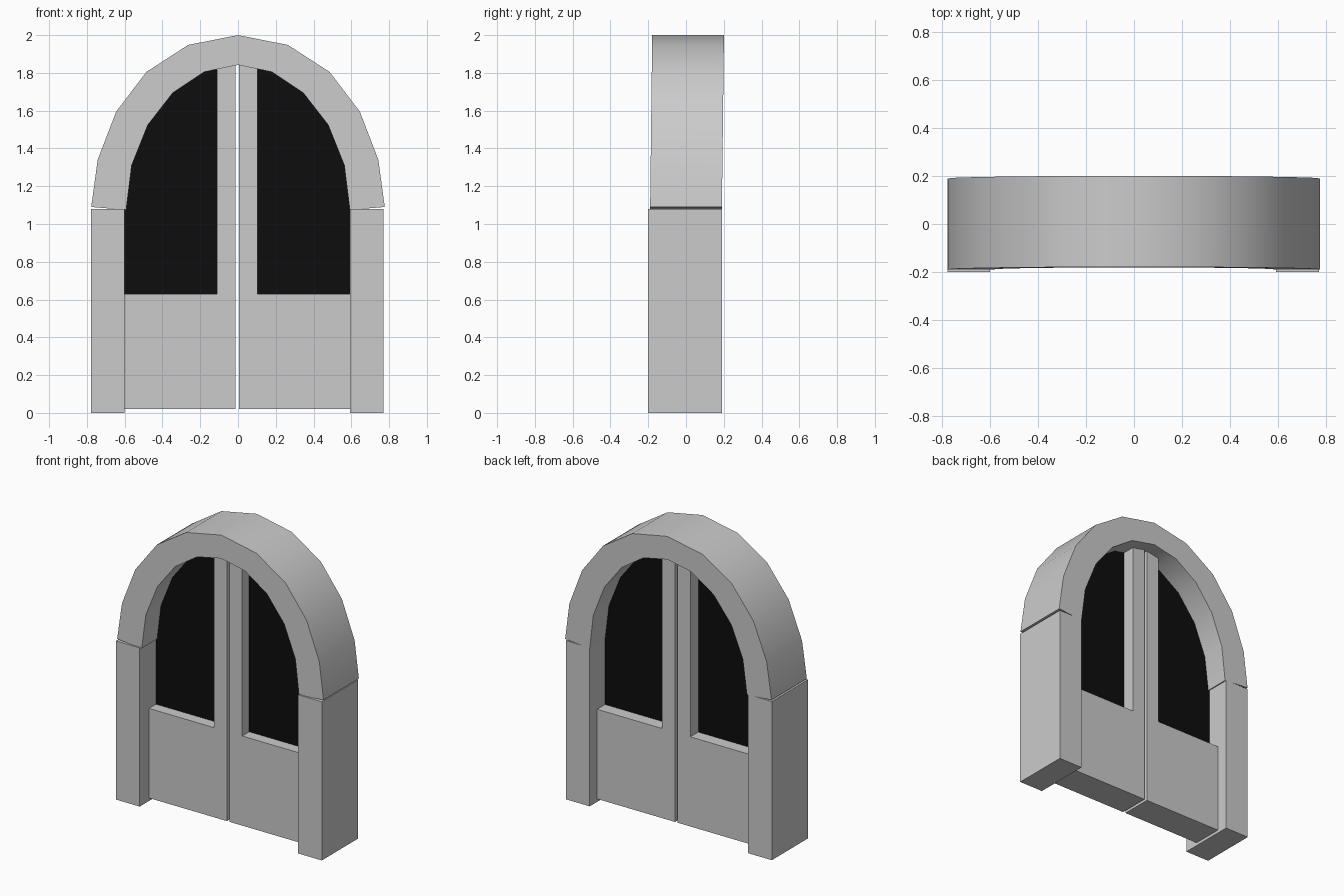
import bpy, bmesh

if "Cube" in bpy.data.objects:
    bpy.data.objects.remove(bpy.data.objects["Cube"])

CX = -0.004  # the posts and doors sit slightly left of centre


def extrude_profile(name, pts, y0, y1, lean=None, mat=None):
    """Solid from an (x, z) outline, extruded from y0 to y1."""
    lean = lean or (lambda z: 0.0)
    bm = bmesh.new()
    face = bm.faces.new([bm.verts.new((x, y0 + lean(z), z)) for x, z in pts])
    ext = bmesh.ops.extrude_face_region(bm, geom=[face], use_keep_orig=True)
    moved = [g for g in ext["geom"] if isinstance(g, bmesh.types.BMVert)]
    bmesh.ops.translate(bm, verts=moved, vec=(0, y1 - y0, 0))
    bmesh.ops.recalc_face_normals(bm, faces=bm.faces)
    me = bpy.data.meshes.new(name)
    bm.to_mesh(me)
    bm.free()
    ob = bpy.data.objects.new(name, me)
    bpy.context.collection.objects.link(ob)
    if mat:
        me.materials.append(mat)
    return ob


black = bpy.data.materials.new("black_glass")
black.diffuse_color = (0.004, 0.004, 0.004, 1)
black.use_nodes = True
black.node_tree.nodes["Principled BSDF"].inputs["Base Color"].default_value = black.diffuse_color

# Half profiles of the arch, from springing to crown
outer = [(0.777, 1.09), (0.743, 1.34), (0.645, 1.595), (0.485, 1.805), (0.264, 1.948)]
inner = [(0.592, 1.075), (0.563, 1.31), (0.477, 1.525), (0.345, 1.695), (0.18, 1.805)]


def full_arc(half, crown):
    return [(-x, z) for x, z in half] + [(0, crown)] + half[::-1]


# Arch, leaning very slightly backwards
arch = extrude_profile("arch", full_arc(outer, 2.0) + full_arc(inner, 1.842)[::-1],
                       -0.19, 0.19, lean=lambda z: 0.011 * (z - 1.08) / 0.92)
bpy.context.view_layer.objects.active = arch
arch.select_set(True)
bpy.ops.object.shade_smooth_by_angle(angle=0.52)
arch.select_set(False)

# Post, door leaf and glass on each side
post = [(0.596, 0), (0.775, 0), (0.775, 1.08), (0.596, 1.08)]
door = [(0.01, 0.02), (0.597, 0.02), (0.597, 0.63), (0.106, 0.63), (0.106, 1.828), (0.01, 1.848)]
glass = [(0.102, 0.625), (0.6, 0.625)] + [(x + 0.006, z + 0.006) for x, z in inner] + [(0.102, 1.828)]

for side, s in (("left", -1), ("right", 1)):
    place = lambda pts: [(CX + s * x, z) for x, z in pts]
    extrude_profile(side + "_post", place(post), -0.2, 0.19)
    extrude_profile(side + "_door", place(door), -0.1, 0.11)
    extrude_profile(side + "_glass", place(glass), -0.025, 0.025, mat=black)
